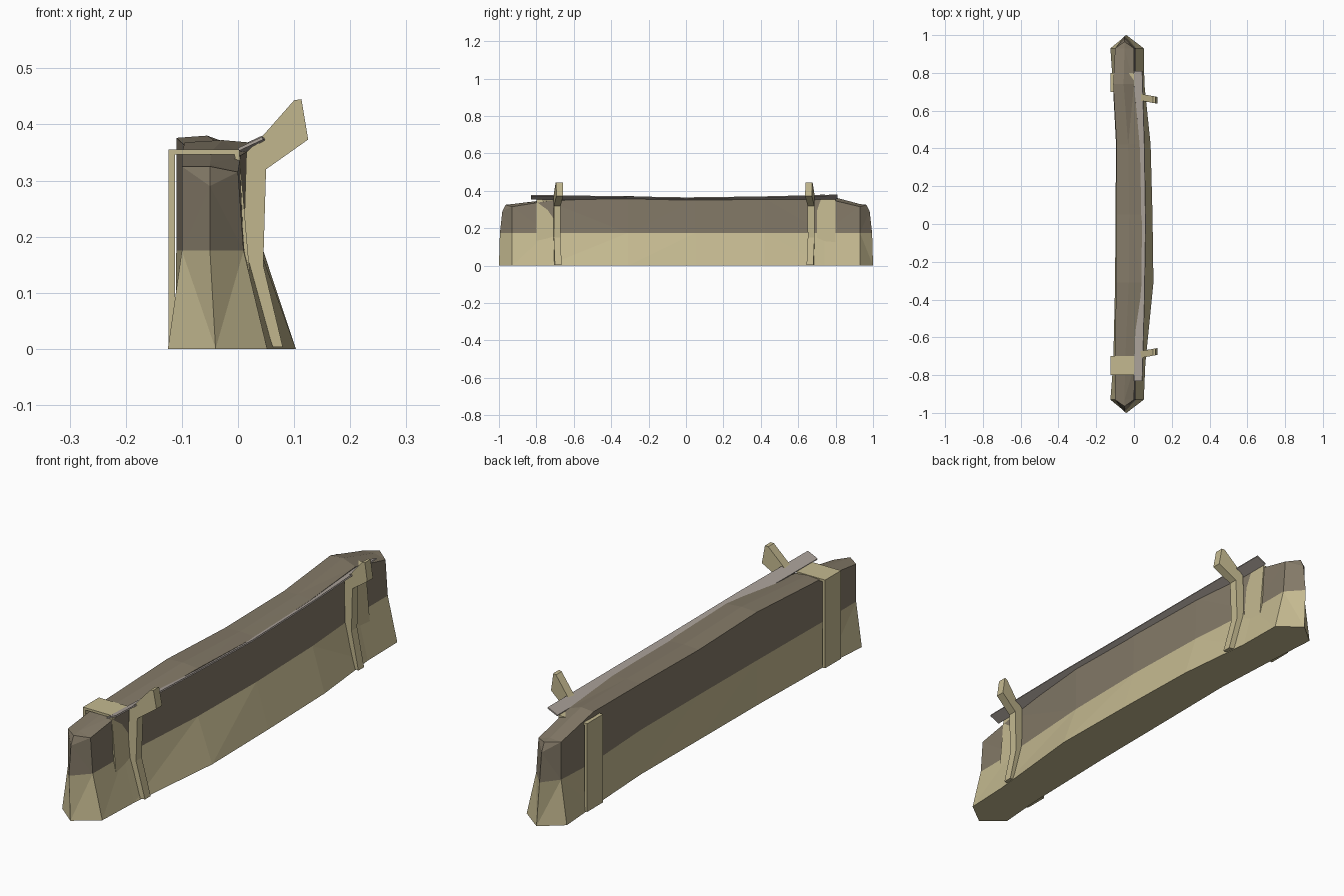
import bpy, bmesh

if "Cube" in bpy.data.objects:
    bpy.data.objects.remove(bpy.data.objects["Cube"])


def material(name, rgb):
    m = bpy.data.materials.new(name)
    lin = [((c / 255 + 0.055) / 1.055) ** 2.4 for c in rgb]
    m.diffuse_color = (*lin, 1)
    m.use_nodes = True
    m.node_tree.nodes["Principled BSDF"].inputs["Base Color"].default_value = m.diffuse_color
    return m


KHAKI = material("khaki", (196, 185, 144))
BROWN = material("dark_brown", (131, 121, 103))
GREY = material("warm_grey", (172, 163, 155))


def loft(name, rings, mats, split=None):
    """Skin a list of equal-length rings and cap the ends."""
    bm = bmesh.new()
    vs = [[bm.verts.new(p) for p in r] for r in rings]
    n = len(rings[0])
    for a, b in zip(vs, vs[1:]):
        for i in range(n):
            j = (i + 1) % n
            bm.faces.new((a[i], a[j], b[j], b[i]))
    bm.faces.new(vs[0])
    bm.faces.new(vs[-1])
    bmesh.ops.remove_doubles(bm, verts=bm.verts, dist=0.0005)
    bmesh.ops.triangulate(bm, faces=[f for f in bm.faces if len(f.verts) == 4])
    bmesh.ops.recalc_face_normals(bm, faces=bm.faces)
    if split is not None:
        for f in bm.faces:
            f.material_index = int(f.calc_center_median().z > split)
    me = bpy.data.meshes.new(name)
    bm.to_mesh(me)
    bm.free()
    for m in mats:
        me.materials.append(m)
    ob = bpy.data.objects.new(name, me)
    bpy.context.collection.objects.link(ob)
    return ob


# Wall: cross-sections along y, painted dark above mid height
MID = 0.175


def section(y, xl0, xl, zl, zr, xr, xm, xr0):
    xc = (xl + xr) / 2
    return [(xl0, y, 0), (xl, y, MID), (xl, y, zl), (xc, y, max(zl, zr) + 0.004),
            (xr, y, zr), (xm, y, MID), (xr0, y, 0)]


def tip(s):
    low, mid = (-0.04, s, 0), (-0.05, s * 0.995, MID)
    top, ridge = (-0.05, s * 0.982, 0.29), (-0.05, s * 0.965, 0.325)
    return [low, mid, top, ridge, top, mid, low]


wall = [
    tip(-1),
    section(-0.93, -0.125, -0.10, 0.325, 0.315, 0.00, 0.010, 0.052),
    section(-0.74, -0.110, -0.10, 0.348, 0.345, 0.005, 0.012, 0.060),
    section(-0.31, -0.100, -0.095, 0.368, 0.366, 0.04, 0.040, 0.103),
    section(0.05, -0.098, -0.092, 0.355, 0.355, 0.042, 0.045, 0.098),
    section(0.42, -0.095, -0.092, 0.360, 0.360, 0.03, 0.035, 0.088),
    section(0.74, -0.112, -0.11, 0.376, 0.360, 0.00, 0.010, 0.055),
    section(0.93, -0.125, -0.10, 0.325, 0.315, 0.00, 0.010, 0.052),
    tip(1),
]
loft("wall", wall, [KHAKI, BROWN], MID)

# Tilted top plank, bowed along the wall
plank = []
for y, x, z in ((-0.83, 0, 0.358), (-0.4, 0.012, 0.352), (0, 0.018, 0.345),
                (0.4, 0.012, 0.350), (0.81, 0, 0.360)):
    plank.append([(x, y, z), (x + 0.043, y, z + 0.02),
                  (x + 0.045, y, z + 0.015), (x + 0.002, y, z - 0.005)])
loft("top_plank", plank, [GREY])

# Straps over the wall near both ends, as an inverted U
STRAP = [(-0.124, 0.003), (-0.124, 0.355), (0.002, 0.355), (0.024, 0.10),
         (0.012, 0.10), (-0.006, 0.346), (-0.112, 0.346), (-0.112, 0.003)]
# Posts with a bent arm leaning outward
POST = [(0.055, 0.003), (0.012, 0.15), (0.012, 0.25), (0.015, 0.35), (0.04, 0.375),
        (0.10, 0.443), (0.113, 0.445), (0.125, 0.373), (0.05, 0.32), (0.045, 0.15),
        (0.08, 0.003)]
for s, side in ((-1, "front"), (1, "back")):
    loft(f"strap_{side}", [[(x, s * y, z) for x, z in STRAP] for y in (0.70, 0.80)], [KHAKI])
    yc = -0.69 if s < 0 else 0.67
    loft(f"post_{side}", [[(x, yc + d - s * max(x - 0.04, 0) * 0.18, z) for x, z in POST]
                          for d in (-0.018, 0.018)], [KHAKI])
